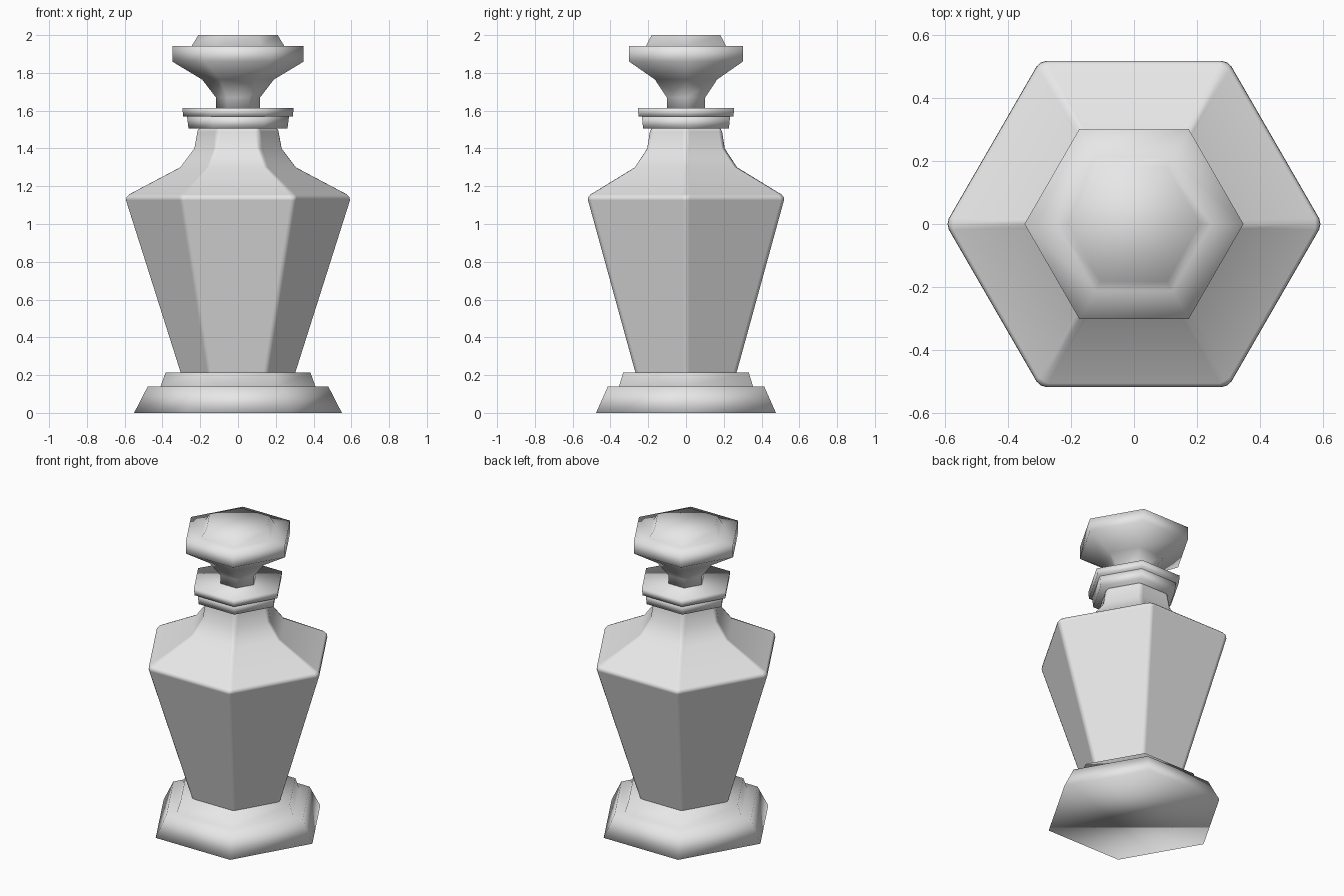
import bpy
import bmesh
from math import cos, sin, pi, radians

cube = bpy.data.objects.get("Cube")
if cube:
    bpy.data.objects.remove(cube, do_unlink=True)

SIDES = 6

grey = bpy.data.materials.new("pale_grey")
grey.use_nodes = True
colour = (0.8, 0.8, 0.8, 1)
grey.diffuse_color = colour
grey.node_tree.nodes["Principled BSDF"].inputs["Base Color"].default_value = colour


def hex_part(name, profile):
    """Stack hexagonal rings of (corner radius, height) and cap both ends."""
    bm = bmesh.new()
    rings = []
    for radius, z in profile:
        corners = [2 * pi * i / SIDES for i in range(SIDES)]
        rings.append([bm.verts.new((radius * cos(a), radius * sin(a), z)) for a in corners])
    for low, high in zip(rings, rings[1:]):
        for i in range(SIDES):
            j = (i + 1) % SIDES
            bm.faces.new((low[i], low[j], high[j], high[i]))
    bm.faces.new(rings[0][::-1])
    bm.faces.new(rings[-1])
    for face in bm.faces:
        face.smooth = True
    mesh = bpy.data.meshes.new(name)
    bm.to_mesh(mesh)
    bm.free()
    mesh.materials.append(grey)
    obj = bpy.data.objects.new(name, mesh)
    bpy.context.collection.objects.link(obj)
    return obj


# Stepped foot
hex_part("foot", [(0.55, 0), (0.478, 0.14), (0.41, 0.14), (0.383, 0.215)])

# Faceted body with softened corners
body = hex_part("body", [(0.305, 0.2), (0.605, 1.145), (0.312, 1.3),
                         (0.237, 1.4), (0.217, 1.51)])
bevel = body.modifiers.new("soft_corners", "BEVEL")
bevel.width = 0.02
bevel.segments = 2
bevel.limit_method = "ANGLE"
bevel.angle_limit = radians(30)
bevel.harden_normals = True

# Collar and lip around the mouth
hex_part("collar", [(0.262, 1.505), (0.27, 1.57)])
hex_part("lip", [(0.29, 1.57), (0.295, 1.615)])

# Flared stopper with a raised crown
hex_part("stopper", [(0.117, 1.61), (0.117, 1.67), (0.19, 1.765), (0.348, 1.86),
                     (0.348, 1.943), (0.245, 1.943), (0.21, 2)])
